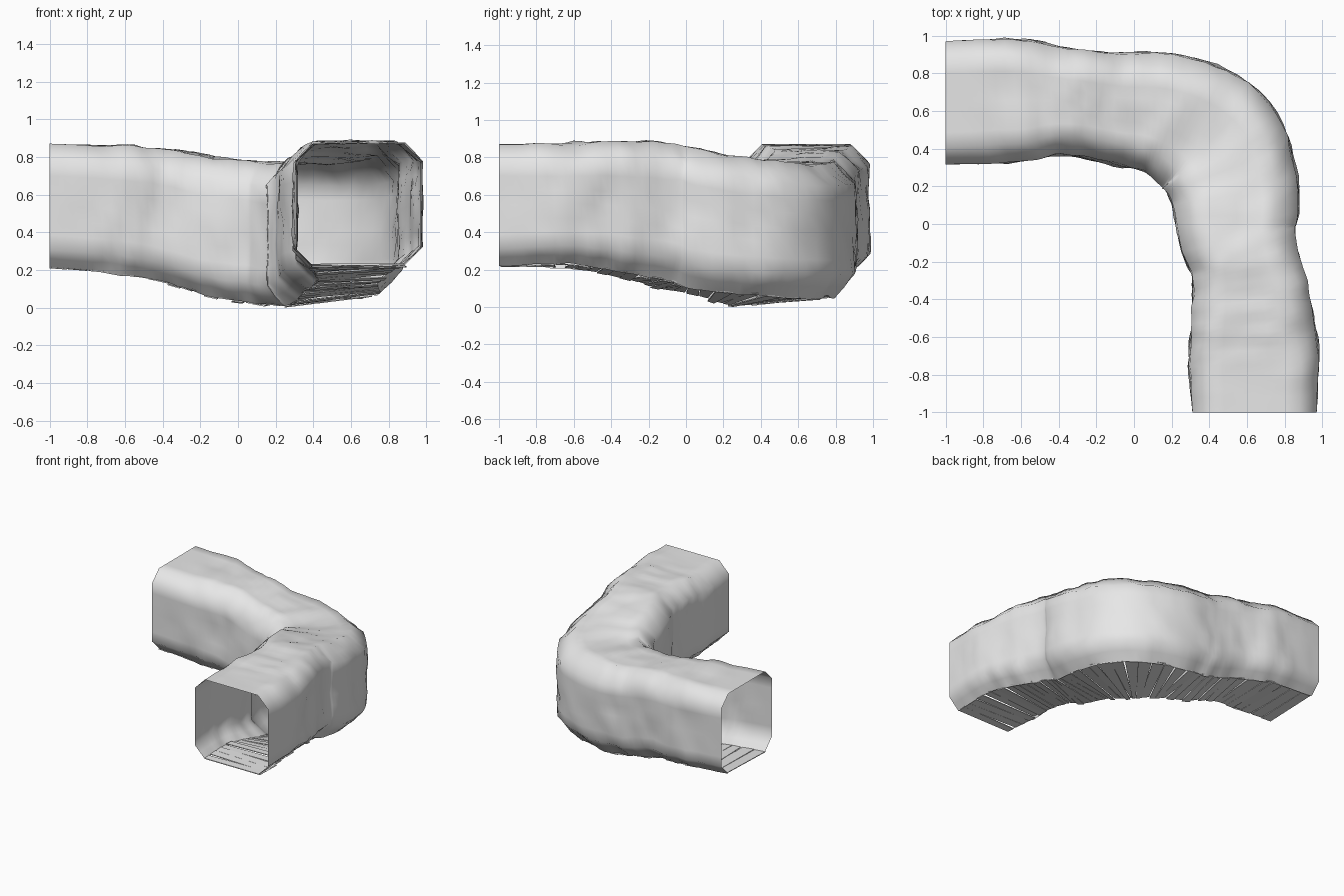
import bpy
import math
import random
from mathutils import Vector, noise

random.seed(4)
cube = bpy.data.objects.get("Cube")
if cube:
    bpy.data.objects.remove(cube, do_unlink=True)

stone = bpy.data.materials.new("plain_grey")
stone.use_nodes = True
stone.diffuse_color = (0.8, 0.8, 0.8, 1)
stone.node_tree.nodes["Principled BSDF"].inputs["Base Color"].default_value = (0.8, 0.8, 0.8, 1)

# Tunnel path: x, y, floor height, ceiling height, half width
PATH = [Vector(p) for p in (
    (-1, .643, .215, .87, .327), (-.62, .656, .18, .855, .325),
    (-.35, .65, .135, .835, .28), (-.08, .61, .06, .79, .295),
    (.175, .578, .035, .77, .325), (.42, .435, .025, .765, .362),
    (.53, .2, .05, .815, .34), (.548, -.05, .10, .865, .31),
    (.596, -.22, .14, .885, .289), (.625, -.46, .195, .88, .315),
    (.635, -.7, .22, .87, .343), (.64, -1, .22, .87, .33))]
PATH = [2 * PATH[0] - PATH[1]] + PATH + [2 * PATH[-1] - PATH[-2]]
SPANS = len(PATH) - 3


def path_at(t):
    """Smooth point on the path for t in 0..1."""
    f = min(max(t, 0), 1) * SPANS
    i = min(int(f), SPANS - 1)
    u = f - i
    a, b, c, d = PATH[i:i + 4]
    return .5 * (2 * b + (c - a) * u + (2 * a - 5 * b + 4 * c - d) * u ** 2
                 + (3 * b - a - 3 * c + d) * u ** 3)


def frame(t):
    """Path point and horizontal sideways direction, square at both mouths."""
    p = path_at(t)
    d = path_at(t + .02) - path_at(t - .02)
    if t <= 0:
        d = Vector((1, 0))
    if t >= 1:
        d = Vector((0, -1))
    return p, Vector((d[0], d[1], 0)).normalized().cross(Vector((0, 0, 1)))


def bend(t):
    """Corner cut and floor banking, both growing towards the bend."""
    k = math.sin(math.pi * t)
    return .09 + .03 * k, .09 * k


def section(height, half, cut, bank):
    """Octagon without its floor side, subdivided and lower on the inside."""
    a, b = half - cut, half
    corners = [(-a, 0), (-b, cut), (-b, height - cut), (-a, height),
               (a, height), (b, height - cut), (b, cut), (a, 0)]
    points = []
    for k, (p, q) in enumerate(zip(corners, corners[1:])):
        p, q = Vector(p), Vector(q)
        n = 6 if k % 2 else 2
        points += [p.lerp(q, m / n) for m in range(n)]
    points.append(Vector(corners[-1]))
    for v in points:
        v.y -= bank * v.x * (1 - v.y / height)
    return points


def add_mesh(name, verts, faces, smooth):
    mesh = bpy.data.meshes.new(name)
    mesh.from_pydata(verts, [], faces)
    mesh.materials.append(stone)
    mesh.polygons.foreach_set("use_smooth", [smooth] * len(faces))
    obj = bpy.data.objects.new(name, mesh)
    bpy.context.collection.objects.link(obj)


# Rough tunnel walls and ceiling, open at both mouths
RINGS = 80
verts, faces = [], []
for i in range(RINGS + 1):
    t = i / RINGS
    p, side = frame(t)
    height = p[3] - p[2]
    fade = min(1, 12 * t, 12 * (1 - t))
    ring = section(height, p[4], *bend(t))
    for s in ring:
        out = (s - Vector((0, height / 2))).normalized()
        base = Vector(p[:3]) + side * s.x + Vector((0, 0, s.y))
        bump = fade * (.016 * noise.noise(base * 4.5) + .014 * noise.noise(base * 11))
        v = base + (side * out.x + Vector((0, 0, out.y))) * bump
        v.z = max(v.z, 0)
        verts.append(v)
n = len(ring)
for i in range(RINGS):
    for j in range(n - 1):
        a = i * n + j
        faces.append((a, a + 1, a + n + 1, a + n))
add_mesh("tunnel_shell", verts, faces, True)

# Uneven banked floor planks fanning round the bend, with narrow gaps
PLANKS = 44
BOX = [(0, 1, 3, 2), (4, 6, 7, 5), (0, 4, 5, 1), (2, 3, 7, 6), (0, 2, 6, 4), (1, 5, 7, 3)]
verts, faces = [], []
for k in range(PLANKS):
    centre = (k + .5) / PLANKS
    cut, bank = bend(centre)
    half_width = random.uniform(.44, .53) / PLANKS
    skew = random.uniform(-.14, .14) / PLANKS
    lift = random.uniform(-.005, .007)
    roll = random.uniform(-.008, .008)
    start = len(verts)
    for up in (0, .006):
        for s in (-1, 1):
            spare = random.uniform(0, .012)
            for e in (-half_width, half_width):
                t = min(max(centre + e + skew * s, 0), 1)
                p, side = frame(t)
                reach = s * (p[4] - cut + spare)
                z = max(p[2] + lift + roll * s - bank * reach, 0) + up
                verts.append(Vector((p[0], p[1], z)) + side * reach)
    faces += [tuple(start + c for c in f) for f in BOX]
add_mesh("floor_planks", verts, faces, False)
